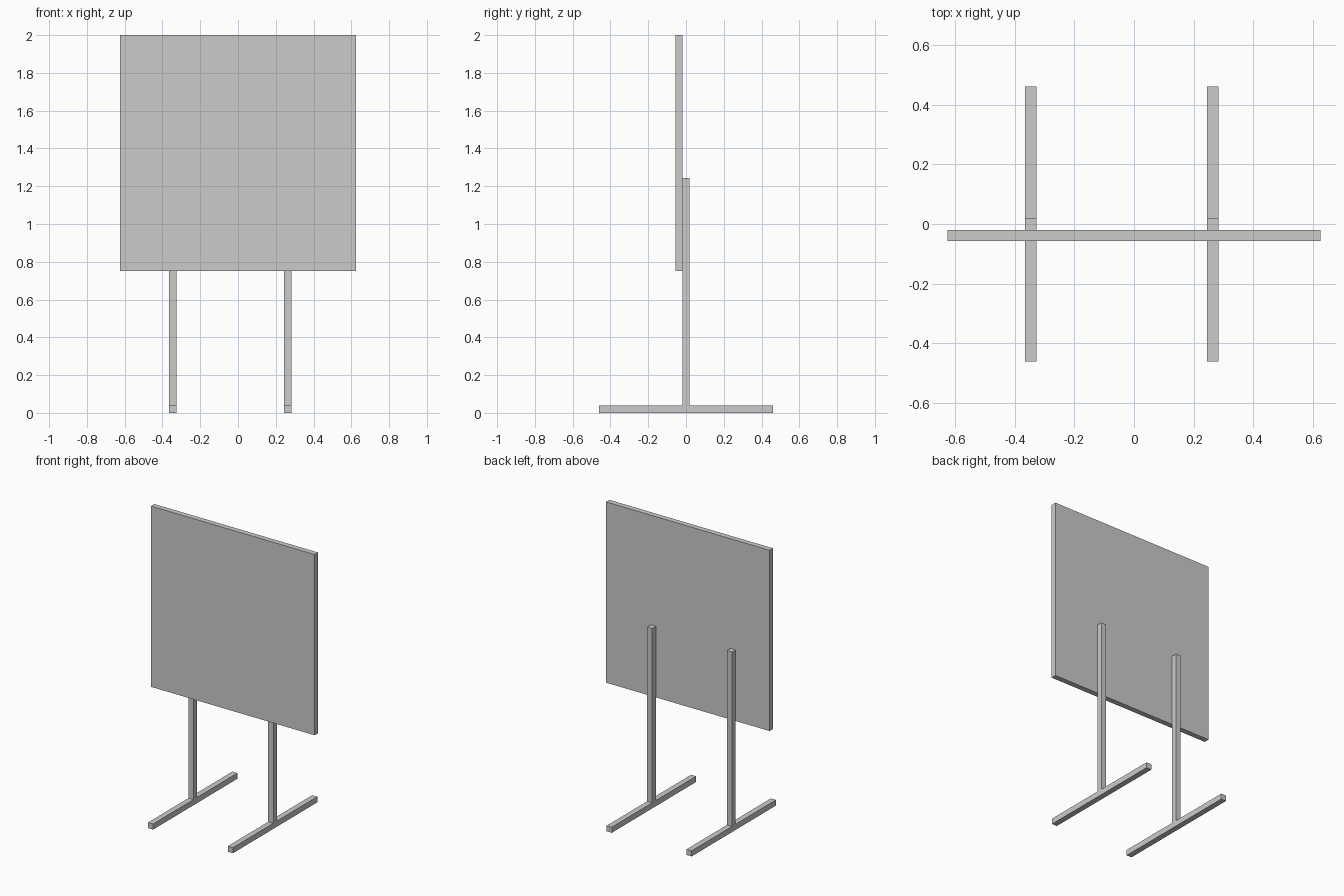
import bpy

if "Cube" in bpy.data.objects:
    bpy.data.objects.remove(bpy.data.objects["Cube"])


def box(name, x, y, z):
    """Add a box from (min, max) ranges along each axis."""
    ranges = (x, y, z)
    centre = [(a + b) / 2 for a, b in ranges]
    bpy.ops.mesh.primitive_cube_add(size=1, location=centre)
    obj = bpy.context.object
    obj.name = name
    obj.scale = [b - a for a, b in ranges]
    bpy.ops.object.transform_apply(location=False, rotation=False, scale=True)
    return obj


T = 0.039        # bar thickness
H = T / 2

# Square board, fixed to the front of the posts
box("board_panel", (-0.625, 0.625), (-H - 0.037, -H), (0.752, 2.0))

# Two T-shaped stands: long foot on the ground with an upright post
for side, x in (("left", -0.346), ("right", 0.264)):
    box(f"{side}_foot", (x - H, x + H), (-0.46, 0.46), (0, T))
    box(f"{side}_post", (x - H, x + H), (-H, H), (T, 1.243))
